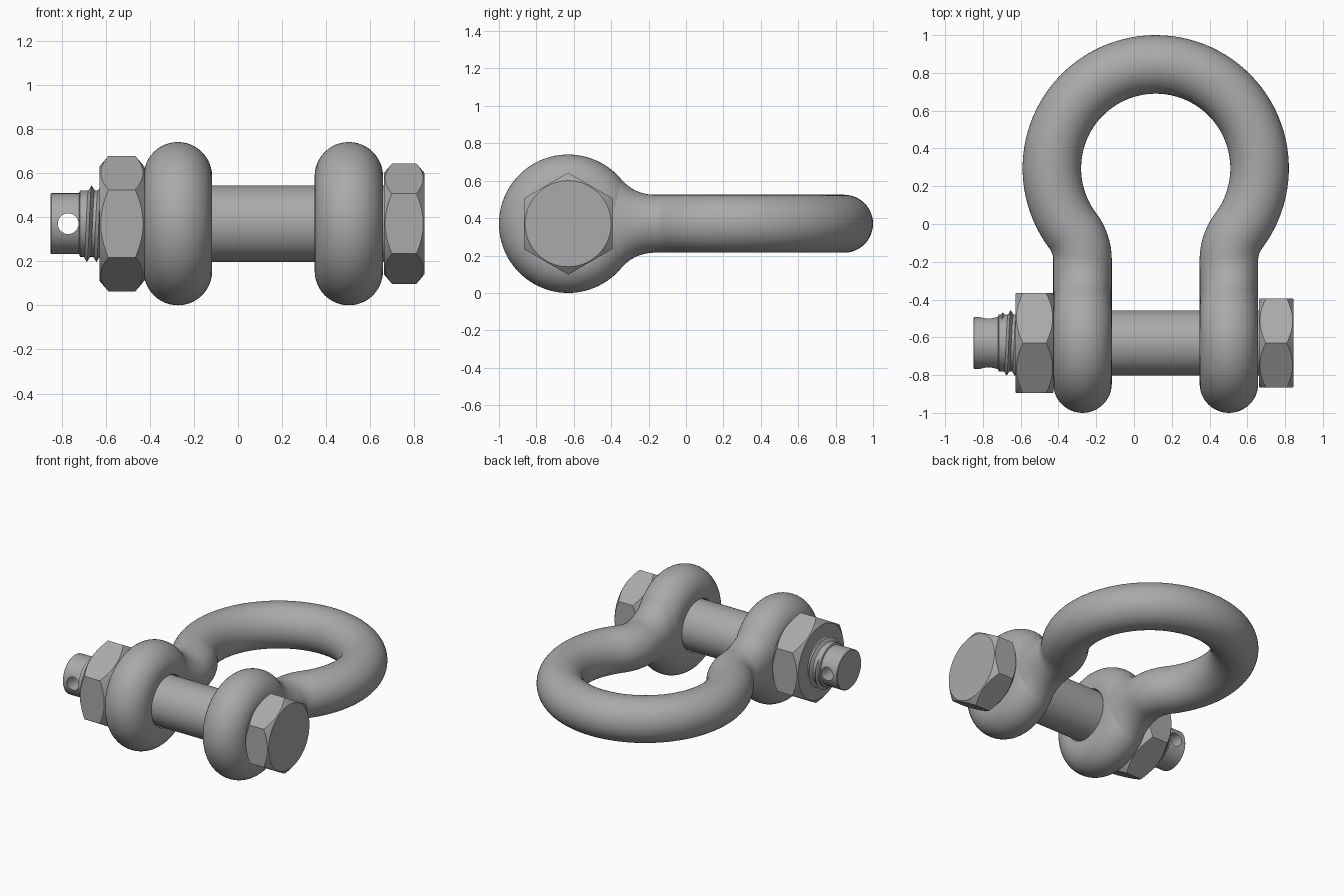
import bpy, bmesh, math
from math import sin, cos, pi, sqrt

if "Cube" in bpy.data.objects:
    bpy.data.objects.remove(bpy.data.objects["Cube"])

PY, PZ = -0.63, 0.37          # pin axis (runs along x)
BX, BY = 0.115, 0.295         # centre of the bow
T = 0.155                     # bar radius
EYE_R = 0.37

steel = bpy.data.materials.new("steel_grey")
steel.diffuse_color = (0.40, 0.40, 0.40, 1)
steel.use_nodes = True
steel.node_tree.nodes["Principled BSDF"].inputs["Base Color"].default_value = steel.diffuse_color


def finish(name, rings, closed=False, angle=30):
    """Skin a list of equal vertex rings into a smooth-shaded object."""
    bm = bmesh.new()
    rows = [[bm.verts.new(p) for p in ring] for ring in rings]
    n = len(rows[0])
    pairs = list(zip(rows, rows[1:])) + ([(rows[-1], rows[0])] if closed else [])
    for a, b in pairs:
        for i in range(n):
            j = (i + 1) % n
            bm.faces.new((a[i], a[j], b[j], b[i]))
    if not closed:
        bm.faces.new(rows[0])
        bm.faces.new(rows[-1])
    bmesh.ops.recalc_face_normals(bm, faces=bm.faces[:])
    return make_object(name, bm, angle)


def make_object(name, bm, angle=30):
    me = bpy.data.meshes.new(name)
    bm.to_mesh(me)
    bm.free()
    me.materials.append(steel)
    ob = bpy.data.objects.new(name, me)
    bpy.context.collection.objects.link(ob)
    smooth(ob, angle)
    return ob


def smooth(ob, angle=30):
    bpy.ops.object.select_all(action='DESELECT')
    ob.select_set(True)
    bpy.context.view_layer.objects.active = ob
    bpy.ops.object.shade_smooth_by_angle(angle=math.radians(angle))


def lathe(name, profile, n=72, closed=False):
    """Revolve (x, radius) points about the pin axis."""
    rings = [[(x, PY + r * sin(2 * pi * i / n), PZ + r * cos(2 * pi * i / n))
              for i in range(n)] for x, r in profile]
    return finish(name, rings, closed)


def hexagon(name, x0, x1, flat, n=96):
    """Hex prism, corners up and down, with conical chamfers at both ends."""
    r0, slope = flat * 0.975, 0.85
    rings = [[], [], [], []]
    for i in range(n):
        a = 2 * pi * i / n
        p = flat / cos((a % (pi / 3)) - pi / 6)
        d = (p - r0) * slope
        for ring, (x, r) in zip(rings, ((x0, r0), (x0 + d, p), (x1 - d, p), (x1, r0))):
            ring.append((x, PY + r * sin(a), PZ + r * cos(a)))
    return finish(name, rings, angle=20)


# bow: half path of (x, y, angle of outward normal), then mirrored
half = [(0.3875, -0.42 + 0.23 * i / 12, 0.0) for i in range(12)]
RC, RR = (0.6425, -0.19), 0.255
join = math.atan2(BY - RC[1], RC[0])
for i in range(13):
    f = join * i / 12
    half.append((RC[0] - RR * cos(f), RC[1] + RR * sin(f), -f))
for i in range(1, 37):
    f = -join + (join + pi / 2) * i / 36
    half.append((0.55 * cos(f), BY + 0.55 * sin(f), f))
path = half + [(-x, y, pi - a) for x, y, a in reversed(half[:-1])]


def half_height(y):
    """Bar half height, flaring with a fillet into the eye."""
    if y > -0.17:
        return T
    if y > -0.346:
        return 0.3845 - sqrt(0.2295 ** 2 - (y + 0.17) ** 2)
    return sqrt(EYE_R ** 2 - (y - PY) ** 2) - 0.001


N = 48
rings = []
for x, y, a in path:
    ring = []
    for i in range(N):
        t = 2 * pi * i / N
        o = T * cos(t)
        ring.append((BX + x + o * cos(a), y + o * sin(a), PZ + half_height(y) * sin(t)))
    rings.append(ring)
finish("bow", rings, angle=50)

# eyes: round-rimmed rings at the leg ends
for name, cx in (("left_eye", BX - 0.3875), ("right_eye", BX + 0.3875)):
    rim = [(cx + T * cos(pi * i / 24), EYE_R - T + T * sin(pi * i / 24)) for i in range(25)]
    lathe(name, [(cx + T, 0.18)] + rim + [(cx - T, 0.18)], n=96, closed=True)

# pin, bolt head and nut
lathe("pin_shank", [(-0.45, 0.173), (0.68, 0.173)])
hexagon("bolt_head", 0.662, 0.845, 0.236)
hexagon("nut", -0.628, -0.425, 0.266)

# helical thread beside the nut
bm = bmesh.new()
S, pitch, turns = 48, 0.043, 3
root, crest = [], []
for k in range(S * turns + 1):
    a = 2 * pi * k / S
    x = -0.728 + pitch * k / S
    rc = 0.138 + 0.036 * min(1, k / (S * 0.4))
    root.append(bm.verts.new((x, PY + 0.138 * sin(a), PZ + 0.138 * cos(a))))
    crest.append(bm.verts.new((x + pitch / 2, PY + rc * sin(a), PZ + rc * cos(a))))
for k in range(S * turns):
    bm.faces.new((root[k], root[k + 1], crest[k + 1], crest[k]))
    if k + S < S * turns:
        bm.faces.new((crest[k], crest[k + 1], root[k + S + 1], root[k + S]))
bmesh.ops.recalc_face_normals(bm, faces=bm.faces[:])
make_object("thread", bm)
lathe("thread_collar", [(-0.721, 0.137), (-0.716, 0.15), (-0.60, 0.15)])

# pin end with cross-drilled hole
end = lathe("pin_end", [(-0.85, 0.134), (-0.846, 0.138), (-0.60, 0.138)])
bpy.ops.mesh.primitive_cylinder_add(vertices=32, radius=0.047, depth=0.5,
                                    location=(-0.77, PY, PZ), rotation=(pi / 2, 0, 0))
cutter = bpy.context.object
cutter.name = "hole_cutter"
cutter.hide_render = True
cutter.data.materials.append(steel)
mod = end.modifiers.new("hole", 'BOOLEAN')
mod.operation, mod.solver, mod.object = 'DIFFERENCE', 'EXACT', cutter
bpy.context.view_layer.objects.active = end
bpy.ops.object.modifier_apply(modifier=mod.name)
bpy.data.objects.remove(cutter)
smooth(end)
